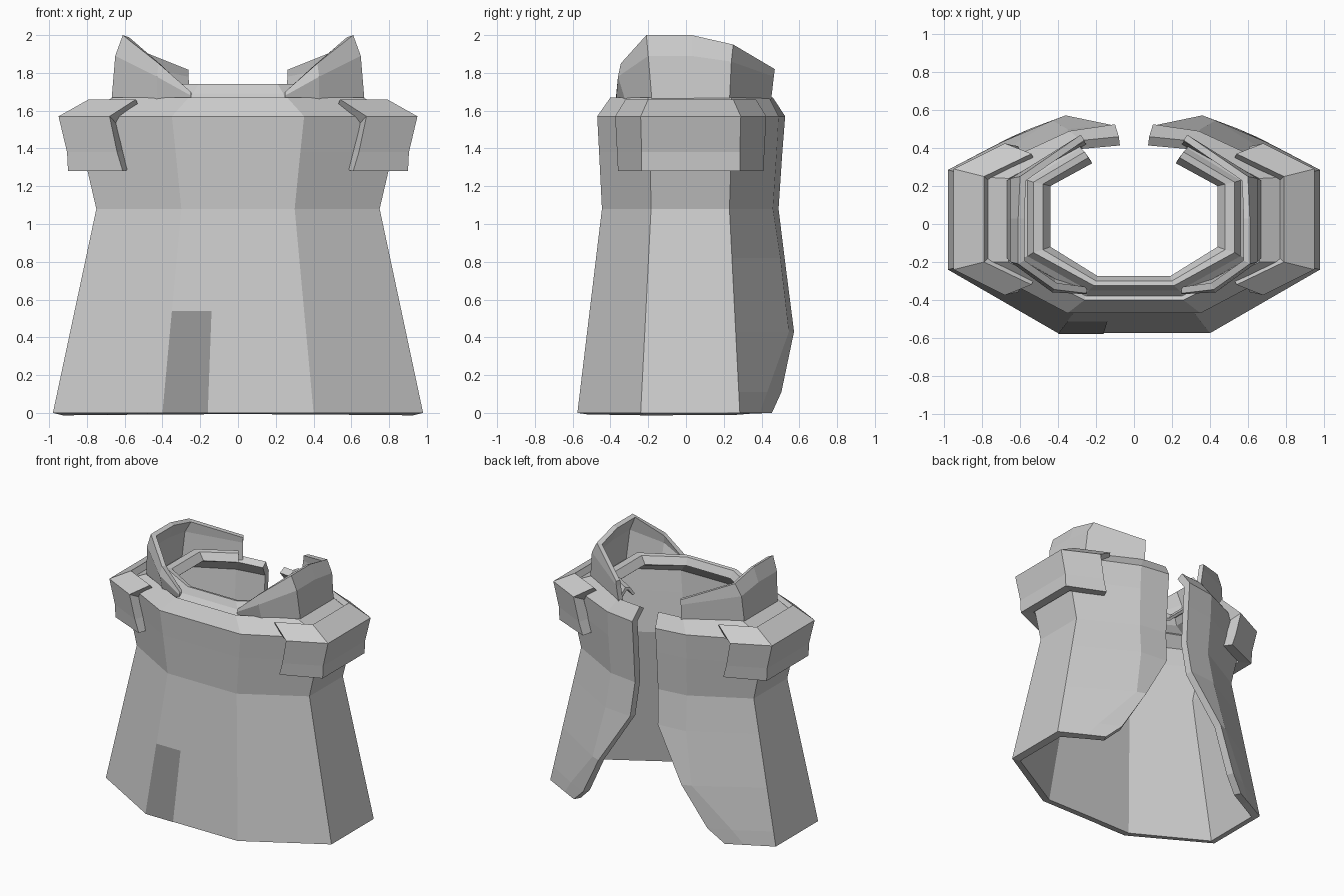
import bpy


def sheet(name, rings, thickness, mirror=True):
    """Skin a grid of right-hand points (front to back, bottom to top), mirror and thicken it."""
    n = len(rings[0])
    verts = [p for ring in rings for p in ring]
    faces = [(r * n + c, r * n + c + 1, (r + 1) * n + c + 1, (r + 1) * n + c)
             for r in range(len(rings) - 1) for c in range(n - 1)]
    mesh = bpy.data.meshes.new(name)
    mesh.from_pydata(verts, [], faces)
    obj = bpy.data.objects.new(name, mesh)
    bpy.context.collection.objects.link(obj)
    if mirror:
        m = obj.modifiers.new("mirror", 'MIRROR')
        m.use_clip = True
    if thickness:
        s = obj.modifiers.new("thickness", 'SOLIDIFY')
        s.thickness = thickness
        s.offset = -1
        s.use_even_offset = True
    return obj


def level(z, *points):
    return [(x, y, z) for x, y in points]


def skirt(z, corner, edge):
    """Straight tapering part of the coat, with its own back flap outline."""
    t = z / 1.08
    x, fx, fy = 0.98 - 0.23 * t, 0.40 - 0.10 * t, -0.575 + 0.13 * t
    return level(z, (0, fy), (fx, fy), (x, -0.24 + 0.055 * t),
                 (x, 0.285 - 0.055 * t), corner, edge)


# Coat body, split at the back with flared flaps
sheet("coat_body", [
    skirt(0, (0.78, 0.39), (0.655, 0.455)),
    skirt(0.11, (0.70, 0.43), (0.54, 0.505)),
    skirt(0.43, (0.43, 0.545), (0.36, 0.572)),
    skirt(0.82, (0.35, 0.50), (0.12, 0.522)),
    skirt(1.08, (0.33, 0.46), (0.10, 0.49)),
    level(1.38, (0, -0.46), (0.33, -0.46), (0.82, -0.19), (0.82, 0.24), (0.34, 0.48), (0.10, 0.51)),
    level(1.57, (0, -0.47), (0.35, -0.47), (0.86, -0.20), (0.86, 0.25), (0.34, 0.49), (0.10, 0.525)),
    level(1.67, (0, -0.40), (0.26, -0.40), (0.66, -0.20), (0.66, 0.24), (0.28, 0.44), (0.08, 0.46)),
], 0.055)

# Shoulder pads wrapped around the upper sides
sheet("shoulder_pads", [
    level(1.28, (0.61, -0.36), (0.90, -0.235), (0.90, 0.285), (0.61, 0.41)),
    level(1.38, (0.64, -0.365), (0.905, -0.235), (0.905, 0.285), (0.64, 0.415)),
    level(1.57, (0.68, -0.375), (0.95, -0.24), (0.95, 0.29), (0.68, 0.425)),
    level(1.66, (0.54, -0.32), (0.79, -0.20), (0.79, 0.25), (0.54, 0.37)),
], 0.08)

# Low inner neck band
sheet("neck_band", [
    level(1.655, (0, -0.38), (0.25, -0.38), (0.64, -0.19), (0.64, 0.23), (0.29, 0.43)),
    level(1.69, (0, -0.35), (0.24, -0.35), (0.56, -0.17), (0.56, 0.23), (0.28, 0.40)),
    level(1.74, (0, -0.325), (0.21, -0.325), (0.53, -0.15), (0.53, 0.22), (0.26, 0.38)),
    level(1.735, (0, -0.30), (0.20, -0.30), (0.48, -0.135), (0.48, 0.21), (0.24, 0.35)),
    level(1.68, (0, -0.275), (0.19, -0.275), (0.44, -0.12), (0.44, 0.20), (0.22, 0.32)),
], 0.02)

# Raised collar wings, low in front and open at the back
sheet("collar_wings", [
    level(1.65, (0.25, -0.37), (0.43, -0.32), (0.67, -0.18), (0.67, 0.03), (0.67, 0.23), (0.27, 0.45)),
    [(0.25, -0.37, 1.68), (0.43, -0.36, 1.78), (0.65, -0.20, 1.89),
     (0.65, 0.03, 1.89), (0.65, 0.24, 1.86), (0.28, 0.465, 1.78)],
    [(0.25, -0.365, 1.70), (0.42, -0.345, 1.85), (0.61, -0.21, 2.0),
     (0.61, 0.03, 2.0), (0.60, 0.25, 1.95), (0.28, 0.47, 1.82)],
], 0.035)

# Darker patch on the lower front
patch = sheet("front_patch", [
    [(-0.40, -0.578, 0), (-0.16, -0.578, 0)],
    [(-0.35, -0.513, 0.54), (-0.14, -0.513, 0.54)],
], 0, mirror=False)
grey = bpy.data.materials.new("dark_grey")
grey.diffuse_color = (0.3, 0.3, 0.3, 1)
patch.data.materials.append(grey)
